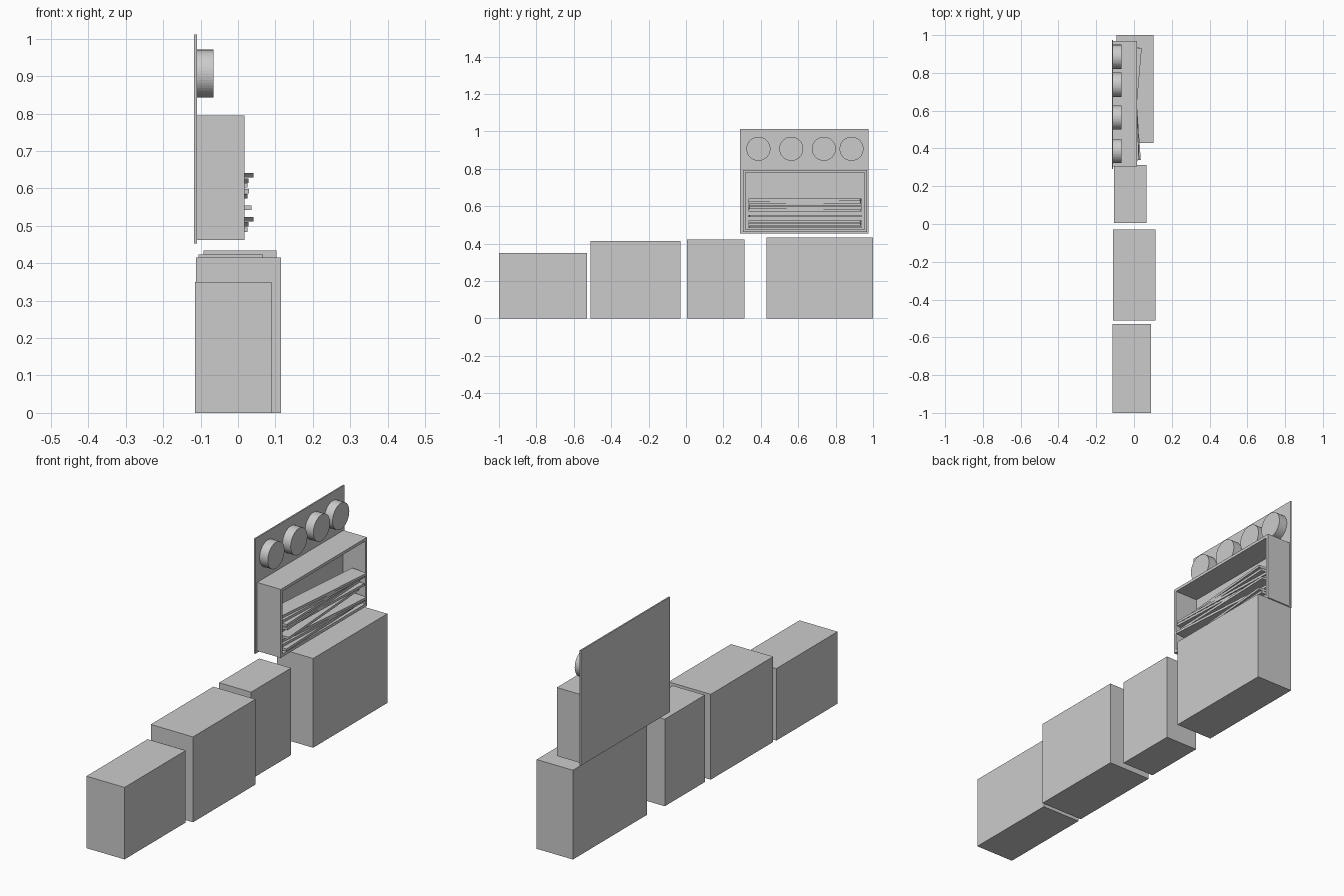
import bpy, bmesh, math
from mathutils import Matrix, Vector

if "Cube" in bpy.data.objects:
    bpy.data.objects.remove(bpy.data.objects["Cube"])

grey = bpy.data.materials.new("light grey")
grey.diffuse_color = (0.6, 0.6, 0.6, 1)
grey.use_nodes = True
grey.node_tree.nodes["Principled BSDF"].inputs["Base Color"].default_value = grey.diffuse_color


def finish(name, bm):
    mesh = bpy.data.meshes.new(name)
    bm.to_mesh(mesh)
    bm.free()
    mesh.materials.append(grey)
    obj = bpy.data.objects.new(name, mesh)
    bpy.context.collection.objects.link(obj)
    return obj


def box(name, x, y, z, angle=0):
    """Box from (min, max) ranges, turned about its own vertical axis."""
    bm = bmesh.new()
    size = Vector((x[1] - x[0], y[1] - y[0], z[1] - z[0]))
    centre = Vector((sum(x), sum(y), sum(z))) / 2
    bmesh.ops.create_cube(bm, size=1, matrix=Matrix.Translation(centre)
                          @ Matrix.Rotation(angle, 4, 'Z')
                          @ Matrix.Diagonal(size).to_4x4())
    return finish(name, bm)


# Row of floor cabinets
box("cabinet_short", (-0.115, 0.09), (-1.0, -0.53), (0, 0.35))
box("cabinet_wide", (-0.112, 0.115), (-0.51, -0.03), (0, 0.415))
box("cabinet_narrow", (-0.105, 0.067), (0.005, 0.313), (0, 0.423))
box("cabinet_tall", (-0.092, 0.103), (0.43, 1.0), (0, 0.434))

# Wall panel
box("back_panel", (-0.117, -0.11), (0.29, 0.975), (0.453, 1.012))

# Open-fronted case: inset the front face, then push it back to the panel
bm = bmesh.new()
bmesh.ops.create_cube(bm, size=1, matrix=Matrix.Translation((-0.0465, 0.636, 0.6285))
                      @ Matrix.Diagonal((0.127, 0.664, 0.333, 1)))
front = max(bm.faces, key=lambda f: f.calc_center_median().x)
bmesh.ops.inset_region(bm, faces=[front], thickness=0.02)
inner = bmesh.ops.extrude_discrete_faces(bm, faces=[front])["faces"]
bmesh.ops.translate(bm, verts=inner[0].verts, vec=(-0.121, 0, 0))
bmesh.ops.recalc_face_normals(bm, faces=bm.faces)
finish("open_case", bm)

# Loose shelves: height and how far one end swings out (+ rear end, - near end)
shelves = [(0.635, 0.026), (0.621, 0.013), (0.608, -0.011), (0.592, -0.014),
           (0.579, 0.010), (0.548, -0.021), (0.518, 0.026), (0.504, 0.013),
           (0.489, -0.010)]
for i, (z, swing) in enumerate(shelves):
    box(f"shelf_{i + 1}", (-0.07, 0.015), (0.336, 0.936),
        (z - 0.006, z + 0.006), -math.asin(swing / 0.3))

# Round dials along the top of the panel
for i, y in enumerate((0.387, 0.563, 0.737, 0.885)):
    bm = bmesh.new()
    bmesh.ops.create_cone(bm, cap_ends=True, segments=48, radius1=0.064,
                          radius2=0.064, depth=0.044,
                          matrix=Matrix.Translation((-0.088, y, 0.907))
                          @ Matrix.Rotation(math.pi / 2, 4, 'Y'))
    finish(f"dial_{i + 1}", bm)
